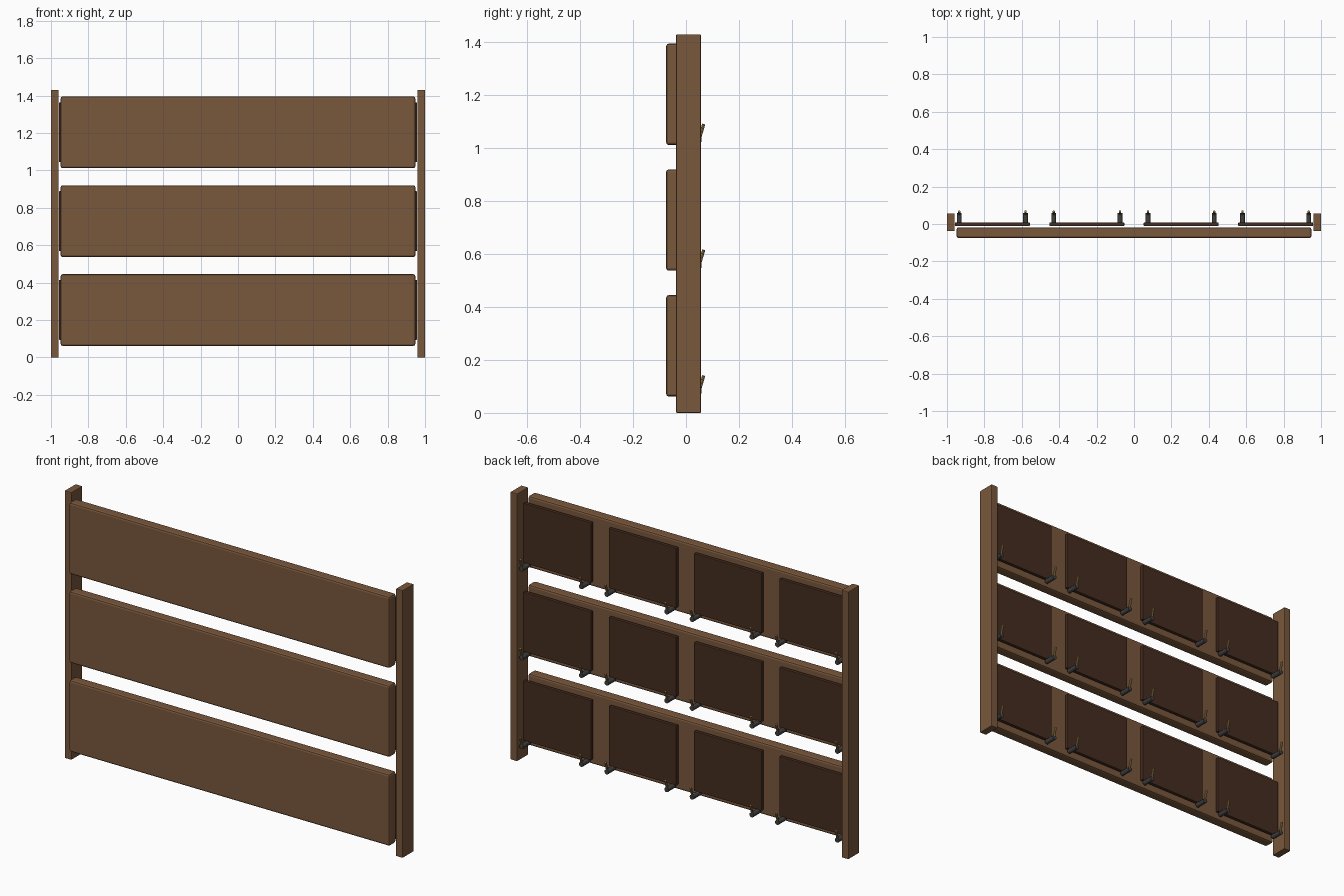
import bpy, bmesh
from mathutils import Vector

if "Cube" in bpy.data.objects:
    bpy.data.objects.remove(bpy.data.objects["Cube"])


def material(name, rgb):
    m = bpy.data.materials.new(name)
    m.diffuse_color = (*rgb, 1)
    m.use_nodes = True
    m.node_tree.nodes["Principled BSDF"].inputs["Base Color"].default_value = m.diffuse_color
    return m


WOOD = material("wood", (0.19, 0.095, 0.045))
DARK = material("dark_panel", (0.06, 0.026, 0.014))
IRON = material("iron", (0.05, 0.05, 0.05))
BRASS = material("brass", (0.35, 0.22, 0.07))


def finish(name, bm, mat):
    me = bpy.data.meshes.new(name)
    bm.to_mesh(me)
    bm.free()
    ob = bpy.data.objects.new(name, me)
    bpy.context.collection.objects.link(ob)
    me.materials.append(mat)
    return ob


def box(name, lo, hi, mat, bevel):
    lo, hi = Vector(lo), Vector(hi)
    bm = bmesh.new()
    bmesh.ops.create_cube(bm, size=1)
    for v in bm.verts:
        v.co = (lo + hi) / 2 + v.co * (hi - lo)
    bmesh.ops.bevel(bm, geom=bm.edges[:], offset=bevel, segments=2,
                    profile=0.5, affect='EDGES')
    return finish(name, bm, mat)


def rod(name, a, b, radius, sides, mat):
    a, b = Vector(a), Vector(b)
    bm = bmesh.new()
    bmesh.ops.create_cone(bm, cap_ends=True, segments=sides, radius1=radius,
                          radius2=radius, depth=(b - a).length)
    rot = (b - a).to_track_quat('Z', 'Y')
    for v in bm.verts:
        v.co = rot @ v.co + (a + b) / 2
    return finish(name, bm, mat)


# End posts
for s in (-1, 1):
    box("post", (s * 0.98 - 0.02, -0.037, 0), (s * 0.98 + 0.02, 0.056, 1.43), WOOD, 0.003)

# Three rows: board, four backing panels, two hooks per panel
for row in range(3):
    z = 0.062 + 0.475 * row
    box("board", (-0.948, -0.075, z), (0.948, -0.018, z + 0.383), WOOD, 0.01)
    for cx in (-0.757, -0.252, 0.252, 0.757):
        box("panel", (cx - 0.2, -0.011, z + 0.032), (cx + 0.2, 0.008, z + 0.352), DARK, 0.003)
        for dx in (-0.177, 0.177):
            x = cx + dx
            # Horizontal peg with an upturned leaning pin at its tip
            peg = rod("peg", (x, -0.005, z + 0.024), (x, 0.058, z + 0.024), 0.013, 12, IRON)
            rod("pin", (x, 0.05, z + 0.022), (x, 0.067, z + 0.079), 0.006, 8, BRASS)
            for p in peg.data.polygons:
                p.use_smooth = len(p.vertices) == 4
